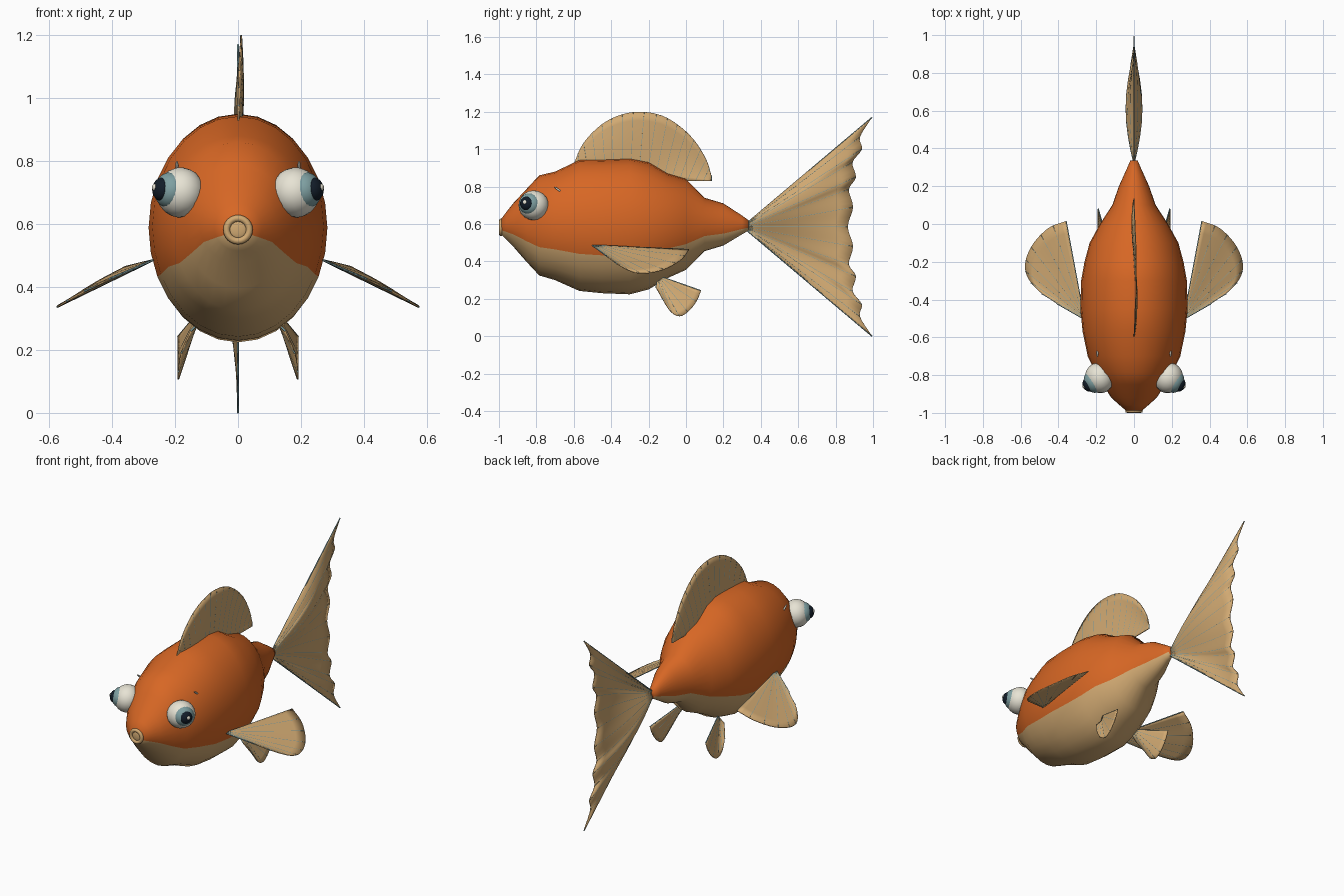
import bpy, bmesh, math
from mathutils import Vector, Matrix

if "Cube" in bpy.data.objects:
    bpy.data.objects.remove(bpy.data.objects["Cube"])


def mat(name, rgb):
    m = bpy.data.materials.new(name)
    m.diffuse_color = (*rgb, 1)
    m.use_nodes = True
    m.node_tree.nodes["Principled BSDF"].inputs["Base Color"].default_value = m.diffuse_color
    return m


ORANGE = mat("orange", (0.68, 0.135, 0.018))
TAN = mat("tan", (0.64, 0.40, 0.17))
WHITE = mat("eye white", (0.80, 0.77, 0.66))
TEAL = mat("grey teal", (0.21, 0.35, 0.36))
DARK = mat("dark blue", (0.006, 0.012, 0.022))


def finish(bm, name, *mats, smooth=True):
    bmesh.ops.recalc_face_normals(bm, faces=bm.faces[:])
    me = bpy.data.meshes.new(name)
    bm.to_mesh(me)
    bm.free()
    for m in mats:
        me.materials.append(m)
    for p in me.polygons:
        p.use_smooth = smooth
    ob = bpy.data.objects.new(name, me)
    bpy.context.collection.objects.link(ob)
    return ob


def ball(name, centre, scale, m, aim=None):
    bm = bmesh.new()
    rot = Vector(aim).to_track_quat('Z', 'Y').to_matrix().to_4x4() if aim else Matrix()
    mx = Matrix.Translation(centre) @ rot @ Matrix.Diagonal((*scale, 1))
    bmesh.ops.create_uvsphere(bm, u_segments=20, v_segments=12, radius=1, matrix=mx)
    return finish(bm, name, m)


def sample(pts, n):
    """Catmull-Rom resampling of a point list to n points."""
    p = [Vector(q) for q in pts]
    if len(p) == 2:
        return [p[0].lerp(p[1], i / (n - 1)) for i in range(n)]
    p = [2 * p[0] - p[1]] + p + [2 * p[-1] - p[-2]]
    out = []
    for i in range(n):
        f = i / (n - 1) * (len(p) - 3)
        k = min(int(f), len(p) - 4)
        t = f - k
        a, b, c, d = p[k:k + 4]
        out.append(0.5 * (2 * b + (c - a) * t + (2 * a - 5 * b + 4 * c - d) * t * t
                          + (3 * b - a - 3 * c + d) * t ** 3))
    return out


def fin(name, base, rim, rays, step, wave=0.0, sx=1):
    """Thin sheet between base and rim, with raised rays along its columns."""
    n, rows = (rays - 1) * step + 1, 9
    cols = []
    for i, (a, b) in enumerate(zip(sample(base, n), sample(rim, n))):
        col = []
        for j in range(rows):
            t = j / (rows - 1)
            q = a.lerp(b, t)
            q.x += wave * math.sin(math.pi * t) * math.sin(2 * math.pi * i / (n - 1))
            col.append(Vector((q.x * sx, q.y, q.z)))
        cols.append(col)
    bm = bmesh.new()
    vs = [[bm.verts.new(q) for q in c] for c in cols]
    for i in range(n - 1):
        for j in range(rows - 1):
            bm.faces.new((vs[i][j], vs[i][j + 1], vs[i + 1][j + 1], vs[i + 1][j]))
    sheet = finish(bm, name, TAN)
    sol = sheet.modifiers.new("thickness", 'SOLIDIFY')
    sol.thickness, sol.offset = 0.005, 0
    # rays
    cu = bpy.data.curves.new(name + "_rays", 'CURVE')
    cu.dimensions, cu.bevel_depth, cu.bevel_resolution = '3D', 0.0035, 0
    for c in cols[::step]:
        s = cu.splines.new('POLY')
        s.points.add(rows - 1)
        for pt, q in zip(s.points, c):
            pt.co = (*q, 1)
    cu.materials.append(TEAL)
    ob = bpy.data.objects.new(name + "_rays", cu)
    bpy.context.collection.objects.link(ob)
    bpy.ops.object.select_all(action='DESELECT')
    ob.select_set(True)
    bpy.context.view_layer.objects.active = ob
    bpy.ops.object.convert(target='MESH')


# Body: lofted oval rings (y, bottom z, top z, half width); lower sector is tan
RINGS = [(-0.99, 0.545, 0.625, 0.04), (-0.96, 0.515, 0.665, 0.075), (-0.92, 0.475, 0.715, 0.12),
         (-0.85, 0.395, 0.79, 0.165), (-0.785, 0.325, 0.86, 0.205), (-0.70, 0.30, 0.88, 0.245),
         (-0.57, 0.242, 0.942, 0.272), (-0.45, 0.23, 0.945, 0.284), (-0.30, 0.224, 0.95, 0.28),
         (-0.20, 0.25, 0.93, 0.262), (-0.10, 0.31, 0.87, 0.235), (0.0, 0.355, 0.84, 0.18),
         (0.10, 0.455, 0.74, 0.115), (0.20, 0.485, 0.71, 0.08), (0.30, 0.545, 0.645, 0.035),
         (0.335, 0.565, 0.62, 0.02)]
SEG = 28
bm = bmesh.new()
loops = []
for y, lo, hi, w in RINGS:
    loops.append([bm.verts.new((w * math.cos(2 * math.pi * k / SEG), y,
                                (lo + hi) / 2 + (hi - lo) / 2 * math.sin(2 * math.pi * k / SEG)))
                  for k in range(SEG)])
for a, b in zip(loops, loops[1:]):
    for k in range(SEG):
        f = bm.faces.new((a[k], a[(k + 1) % SEG], b[(k + 1) % SEG], b[k]))
        f.material_index = 1 if SEG // 2 + 2 <= k < SEG - 2 else 0
bm.faces.new(loops[0])
bm.faces.new(loops[-1])
finish(bm, "body", ORANGE, TAN)

# Mouth: lip ring and inner button
bm = bmesh.new()
M, N = 24, 8
ring = [[bm.verts.new(((0.036 + 0.011 * math.cos(v)) * math.cos(u), -0.989 + 0.011 * math.sin(v),
                       0.582 + (0.036 + 0.011 * math.cos(v)) * math.sin(u)))
         for v in [2 * math.pi * j / N for j in range(N)]]
        for u in [2 * math.pi * i / M for i in range(M)]]
for i in range(M):
    for j in range(N):
        a, b = ring[i], ring[(i + 1) % M]
        bm.faces.new((a[j], b[j], b[(j + 1) % N], a[(j + 1) % N]))
finish(bm, "lips", TAN)
ball("mouth", (0, -0.987, 0.582), (0.029, 0.007, 0.029), TAN)

# Eyes and the small marks behind them
for sx, side in ((1, "right"), (-1, "left")):
    aim = (sx * 0.9, -0.4, 0.1)
    ball(side + "_eye", (sx * 0.183, -0.815, 0.70), (0.082, 0.08, 0.075), WHITE, aim)
    ball(side + "_iris", (sx * 0.217, -0.836, 0.707), (0.06, 0.058, 0.047), TEAL, aim)
    ball(side + "_pupil", (sx * 0.241, -0.851, 0.71), (0.038, 0.038, 0.03), DARK, aim)
    ball(side + "_glint", (sx * 0.266, -0.862, 0.717), (0.011, 0.011, 0.006), WHITE, aim)
    ball(side + "_cheek_mark", (sx * 0.194, -0.685, 0.785), (0.005, 0.005, 0.024), WHITE,
         (0, 0.8, -0.6))

# Dorsal fin
fin("dorsal_fin", [(0, -0.60, 0.83), (0, 0.135, 0.83)],
    [(0, -0.60, 0.92), (0.003, -0.55, 1.03), (0.006, -0.46, 1.125), (0.01, -0.36, 1.18),
     (0.01, -0.25, 1.2), (0.01, -0.13, 1.18), (0.006, -0.03, 1.12), (0.003, 0.05, 1.04),
     (0, 0.11, 0.94), (0, 0.135, 0.86)], 18, 2, wave=0.012)

# Tail fin with a scalloped edge, mirrored about z = 0.585
half = [(0.995, 1.17), (0.93, 1.065), (0.94, 1.0), (0.89, 0.93), (0.908, 0.85),
        (0.87, 0.785), (0.893, 0.69)]
rim = [(0, y, z) for y, z in half] + [(0, 0.865, 0.585)] + \
      [(0, y, 1.17 - z) for y, z in reversed(half)]
fin("tail_fin", [(0, 0.32, 0.60), (0, 0.32, 0.57)], rim, 15, 4, wave=0.042)

# Paired fins
for sx, side in ((1, "right"), (-1, "left")):
    fin(side + "_pectoral_fin", [(0.27, -0.47, 0.485), (0.27, -0.50, 0.485)],
        [(0.36, 0.015, 0.463), (0.45, -0.02, 0.415), (0.53, -0.10, 0.365), (0.572, -0.19, 0.34),
         (0.568, -0.27, 0.34), (0.51, -0.35, 0.375), (0.41, -0.42, 0.425)], 9, 3, 0.0, sx)
    fin(side + "_pelvic_fin", [(0.13, -0.125, 0.315), (0.12, -0.155, 0.29)],
        [(0.19, 0.08, 0.243), (0.19, 0.055, 0.185), (0.19, 0.01, 0.13), (0.19, -0.035, 0.107),
         (0.19, -0.08, 0.13), (0.18, -0.12, 0.19), (0.15, -0.16, 0.26)], 7, 3, 0.0, sx)
